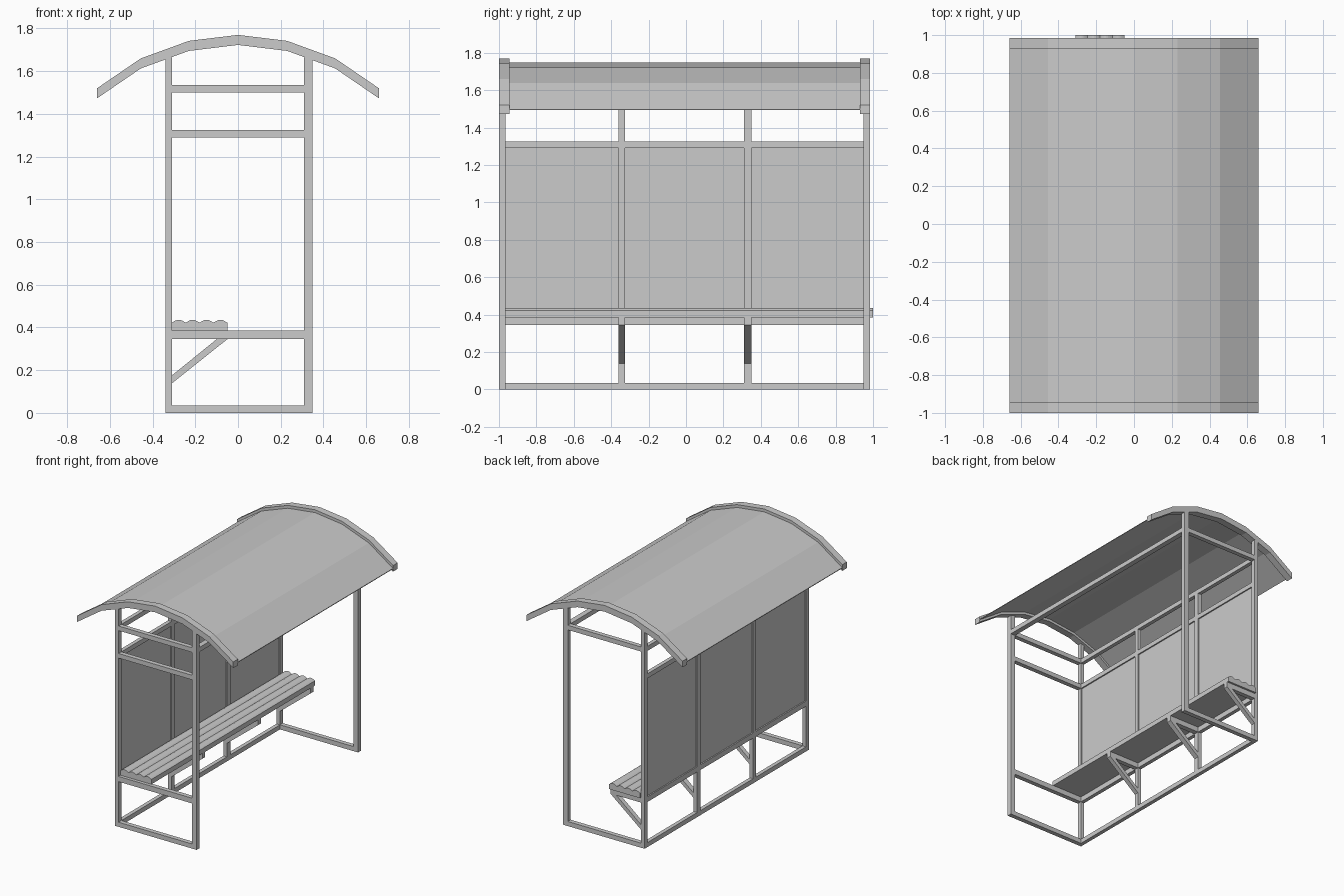
import bpy
import bmesh
import math

cube = bpy.data.objects.get("Cube")
if cube:
    bpy.data.objects.remove(cube, do_unlink=True)

grey = bpy.data.materials.new("grey_metal")
grey.use_nodes = True
grey.diffuse_color = (0.6, 0.6, 0.6, 1)
grey.node_tree.nodes["Principled BSDF"].inputs["Base Color"].default_value = (0.6, 0.6, 0.6, 1)


def band(name, upper, lower, y0, y1):
    """Solid between two x-z lines of equal length, running from y0 to y1."""
    bm = bmesh.new()
    rows = [[bm.verts.new((x, y, z)) for x, z in line]
            for y in (y0, y1) for line in (upper, lower)]
    top0, low0, top1, low1 = rows
    for i in range(len(upper) - 1):
        j = i + 1
        bm.faces.new((low0[i], low0[j], top0[j], top0[i]))
        bm.faces.new((low1[j], low1[i], top1[i], top1[j]))
        bm.faces.new((top0[i], top0[j], top1[j], top1[i]))
        bm.faces.new((low0[j], low0[i], low1[i], low1[j]))
    for i in (0, -1):
        bm.faces.new((low0[i], top0[i], top1[i], low1[i]))
    bmesh.ops.recalc_face_normals(bm, faces=bm.faces)
    mesh = bpy.data.meshes.new(name)
    bm.to_mesh(mesh)
    bm.free()
    mesh.materials.append(grey)
    obj = bpy.data.objects.new(name, mesh)
    bpy.context.collection.objects.link(obj)
    return obj


def box(name, x, y, z):
    """Axis-aligned bar given as (low, high) pairs."""
    return band(name, [(x[0], z[1]), (x[1], z[1])], [(x[0], z[0]), (x[1], z[0])], *y)


# Shared extents of the frame
BACK = (-0.34, -0.31)
OPEN = (0.31, 0.35)
SPAN = (-0.31, 0.31)
NEAR = (-1.0, -0.965)
FAR = (0.95, 0.985)
LENGTH = (-0.965, 0.95)
MIDS = [(-0.36, -0.325), (0.31, 0.35)]
BASE, SEAT_RAIL, MID_RAIL, TOP_RAIL = (0, 0.035), (0.345, 0.385), (1.29, 1.325), (1.5, 1.535)

# Corner posts and shorter back posts
for side, x in (("back", BACK), ("open", OPEN)):
    for end, y in (("near", NEAR), ("far", FAR)):
        box(f"{side}_{end}_post", x, y, (0, 1.665))
for y in MIDS:
    box("back_middle_post", BACK, y, (0.035, 1.5))

# Rails across the ends
for z in (BASE, SEAT_RAIL, MID_RAIL, TOP_RAIL):
    box("near_end_rail", SPAN, NEAR, z)
for z in (BASE, TOP_RAIL):
    box("far_end_rail", SPAN, FAR, z)

# Rails along the length
for z in (BASE, SEAT_RAIL, MID_RAIL, TOP_RAIL):
    box("back_rail", BACK, LENGTH, z)
box("open_side_top_rail", OPEN, LENGTH, TOP_RAIL)

# Back wall panels between the posts
edges = [LENGTH[0], *MIDS[0], *MIDS[1], LENGTH[1]]
for y in zip(edges[::2], edges[1::2]):
    box("back_panel", (-0.33, -0.32), y, (SEAT_RAIL[1], MID_RAIL[0]))

# Bench with four rounded slats
slats, steps, x0, width = 4, 6, -0.31, 0.065
top = []
for i in range(slats * steps + 1):
    t = i / steps
    top.append((x0 + t * width, 0.422 + 0.014 * abs(math.sin(math.pi * t))))
band("bench_seat", top, [(x, SEAT_RAIL[1]) for x, z in top], -0.975, 1.0)

# Bench arms and diagonal braces
for y in MIDS + [FAR]:
    box("bench_arm", (-0.31, -0.05), y, SEAT_RAIL)
    band("bench_brace", [(-0.31, 0.175), (-0.1, 0.345)], [(-0.31, 0.138), (-0.05, 0.345)], *y)

# Curved roof sheet with an arch at each end
half = [(0.66, 1.52), (0.455, 1.66), (0.23, 1.742)]
arc = [(-x, z) for x, z in half] + [(0, 1.77)] + half[::-1]


def lowered(d):
    return [(x, z - d) for x, z in arc]


for y in ((-1.0, -0.945), (0.93, 0.985)):
    band("roof_arch", arc, lowered(0.047), *y)
band("roof_sheet", lowered(0.022), lowered(0.027), -0.945, 0.93)
